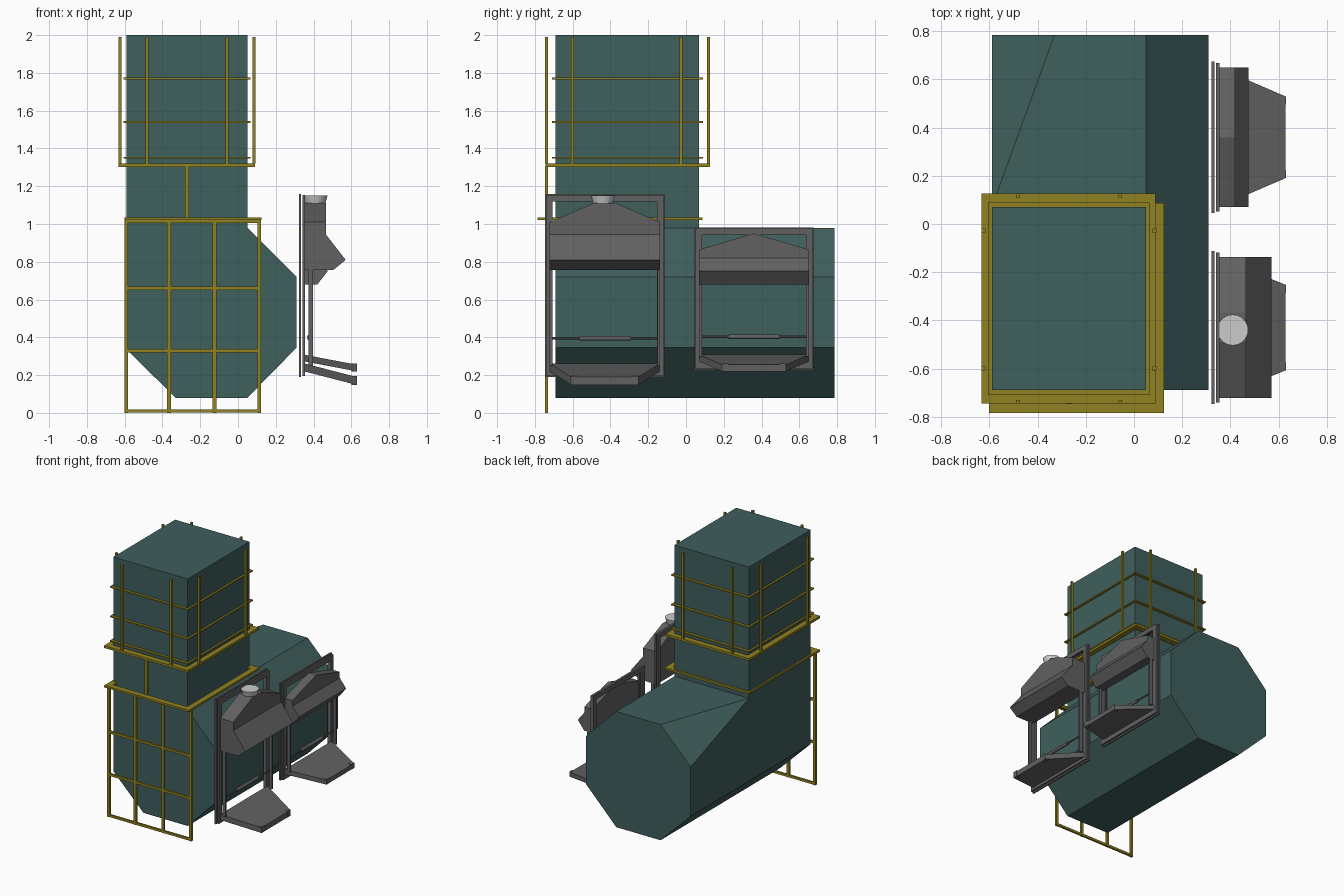
import bpy, bmesh, math
from mathutils import Vector

if "Cube" in bpy.data.objects:
    bpy.data.objects.remove(bpy.data.objects["Cube"])


def material(name, rgb):
    m = bpy.data.materials.new(name)
    m.diffuse_color = (*rgb, 1)
    m.use_nodes = True
    m.node_tree.nodes["Principled BSDF"].inputs["Base Color"].default_value = m.diffuse_color
    return m


TEAL = material("teal_paint", (0.05, 0.115, 0.11))
YELLOW = material("yellow_paint", (0.28, 0.22, 0.015))
GREY = material("dark_grey_metal", (0.12, 0.12, 0.12))


def finish(bm, name, mat):
    bmesh.ops.recalc_face_normals(bm, faces=bm.faces)
    me = bpy.data.meshes.new(name)
    bm.to_mesh(me)
    bm.free()
    ob = bpy.data.objects.new(name, me)
    bpy.context.collection.objects.link(ob)
    if mat:
        me.materials.append(mat)
    return ob


def hulls(name, mat, *groups):
    """One object made of convex solids, each given by its corner points."""
    bm = bmesh.new()
    for pts in groups:
        part = bmesh.new()
        for p in pts:
            part.verts.new(p)
        bmesh.ops.convex_hull(part, input=part.verts)
        bmesh.ops.dissolve_limit(part, angle_limit=0.01, verts=part.verts, edges=part.edges)
        tmp = bpy.data.meshes.new("tmp")
        part.to_mesh(tmp)
        part.free()
        bm.from_mesh(tmp)
        bpy.data.meshes.remove(tmp)
    return finish(bm, name, mat)


def corners(x0, x1, y0, y1, z0, z1):
    return [(x, y, z) for x in (x0, x1) for y in (y0, y1) for z in (z0, z1)]


def boxes(name, mat, *dims):
    return hulls(name, mat, *[corners(*d) for d in dims])


def ring(name, x0, x1, y0, y1, z0, z1, w):
    """Flat rectangular ring lying level."""
    return boxes(name, YELLOW,
                 (x0, x1, y0, y0 + w, z0, z1), (x0, x1, y1 - w, y1, z0, z1),
                 (x0, x0 + w, y0 + w, y1 - w, z0, z1), (x1 - w, x1, y0 + w, y1 - w, z0, z1))


def cone(name, mat, a, b, r0, r1, n=24):
    a, b = Vector(a), Vector(b)
    bm = bmesh.new()
    bmesh.ops.create_cone(bm, cap_ends=True, segments=n, radius1=r0, radius2=r1, depth=(b - a).length)
    rot = (b - a).to_track_quat('Z', 'Y')
    for v in bm.verts:
        v.co = rot @ v.co + (a + b) / 2
    return finish(bm, name, mat)


# Octagonal boiler body: square upper corner at the front, chamfered at the back
front = [(-.59, .98), (.05, .98), (.31, .72), (.31, .345), (.05, .08), (-.33, .08), (-.59, .335)]
back = [(-.33, .98), (-.59, .72)] + front[1:]
hulls("boiler_body", TEAL,
      [(x, -.69, z) for x, z in front] + [(x, .785, z) for x, z in back] + [(-.59, .07, .98)])

# Tower
boxes("tower", TEAL, (-.59, .05, -.69, .07, .98, 2.0))

# Level rings around the tower
ring("lower_platform_ring", -.602, .125, -.785, .087, 1.02, 1.035, .045)
ring("upper_platform_ring", -.632, .09, -.745, .127, 1.303, 1.321, .045)
for i, z in enumerate((1.35, 1.54, 1.77)):
    ring(f"guard_rail_{i}", -.605, .065, -.71, .09, z - .004, z + .005, .022)

# Guard posts
H = .008
posts = [(x - H, x + H, y - H, y + H, 1.32, 1.99) for x in (-.482, -.057) for y in (-.738, .118)]
posts += [(x - H, x + H, y - H, y + H, 1.32, 1.99) for x in (-.625, .085) for y in (-.6, -.027)]
boxes("guard_posts", YELLOW, *posts)

# Front lattice and the short post above it
lattice = [(x - .01, x + .01, -.747, -.73, 0, 1.02) for x in (-.592, -.365, -.125, .112)]
lattice += [(-.602, .122, -.746, -.731, z - .009, z + .009) for z in (.01, .33, .66, 1.013)]
boxes("front_lattice", YELLOW, *lattice)
boxes("short_post", YELLOW, (-.28, -.26, -.747, -.73, 1.03, 1.305))


def hatch(name, yc, hw, z0, z1, upper_x, roof, shoulder, waist, nose, under, tray, outer_hw, flat):
    """Door frame with hood, guides, handle and tray, mirrored about yc."""
    # Double door frame
    bars = []
    for xa, xb, g in ((.322, .334, 0), (.341, .355, .006)):
        a, b, c, d, w = yc - hw + g, yc + hw - g, z0 + g, z1 - g, .035
        bars += [(xa, xb, a, a + w, c, d), (xa, xb, b - w, b, c, d),
                 (xa, xb, a + w, b - w, c, c + w), (xa, xb, a + w, b - w, d - w, d)]
    boxes(name + "_frame", GREY, *bars)

    # Hood: gabled upper part over a protruding lower part
    w = hw - .025
    sides = lambda prof: [(x, yc + s * w, z) for x, z in prof for s in (-1, 1)]
    top = [(x, yc + s * flat, roof) for x in (.35, upper_x) for s in (-1, 1)]
    if not flat:
        top = top[::2]
    hulls(name + "_hood", GREY,
          top + sides([(.35, shoulder), (upper_x, shoulder), (.35, waist), (upper_x, waist)]),
          sides([(.35, waist), (upper_x, waist), nose, under, (.35, under[1])]))

    # Vertical guides and the handle rod
    hz = z0 + .205 if flat else z0 + .175
    boxes(name + "_guides", GREY,
          *[(.372, .398, yc + s * w - .007 - s * .007, yc + s * w + .007 - s * .007,
             tray[0] - .01, under[1]) for s in (-1, 1)])
    cone(name + "_handle_rod", GREY, (.378, yc - w, hz), (.378, yc + w, hz), .006, .006, 8)
    cone(name + "_handle_grip", GREY, (.378, yc - .135, hz), (.378, yc + .135, hz), .012, .012, 12)

    # Sloping tray with corner lips
    zi, zo, t = tray
    slab = [(x, yc + s * h, z - d) for x, h, z in ((.35, w, zi), (.628, outer_hw, zo))
            for s in (-1, 1) for d in (0, t)]
    lips = [corners(.6, .63, *sorted((yc + s * outer_hw, yc + s * (outer_hw - .035))),
                    zo - t, zo + .006) for s in (-1, 1)]
    hulls(name + "_tray", GREY, slab, *lips)


hatch("front_hatch", -.43, .317, .19, 1.16, .465, 1.11, 1.01, .945,
      (.57, .81), (.505, .757), (.262, .19, .042), .178, .06)
hatch("back_hatch", .36, .315, .228, .982, .42, .95, .865, .82,
      (.475, .75), (.42, .68), (.308, .255, .035), .17, 0)

# Flue stub on the front hood
flue = cone("flue_stub", None, (.41, -.44, 1.10), (.41, -.44, 1.15), .05, .064)
